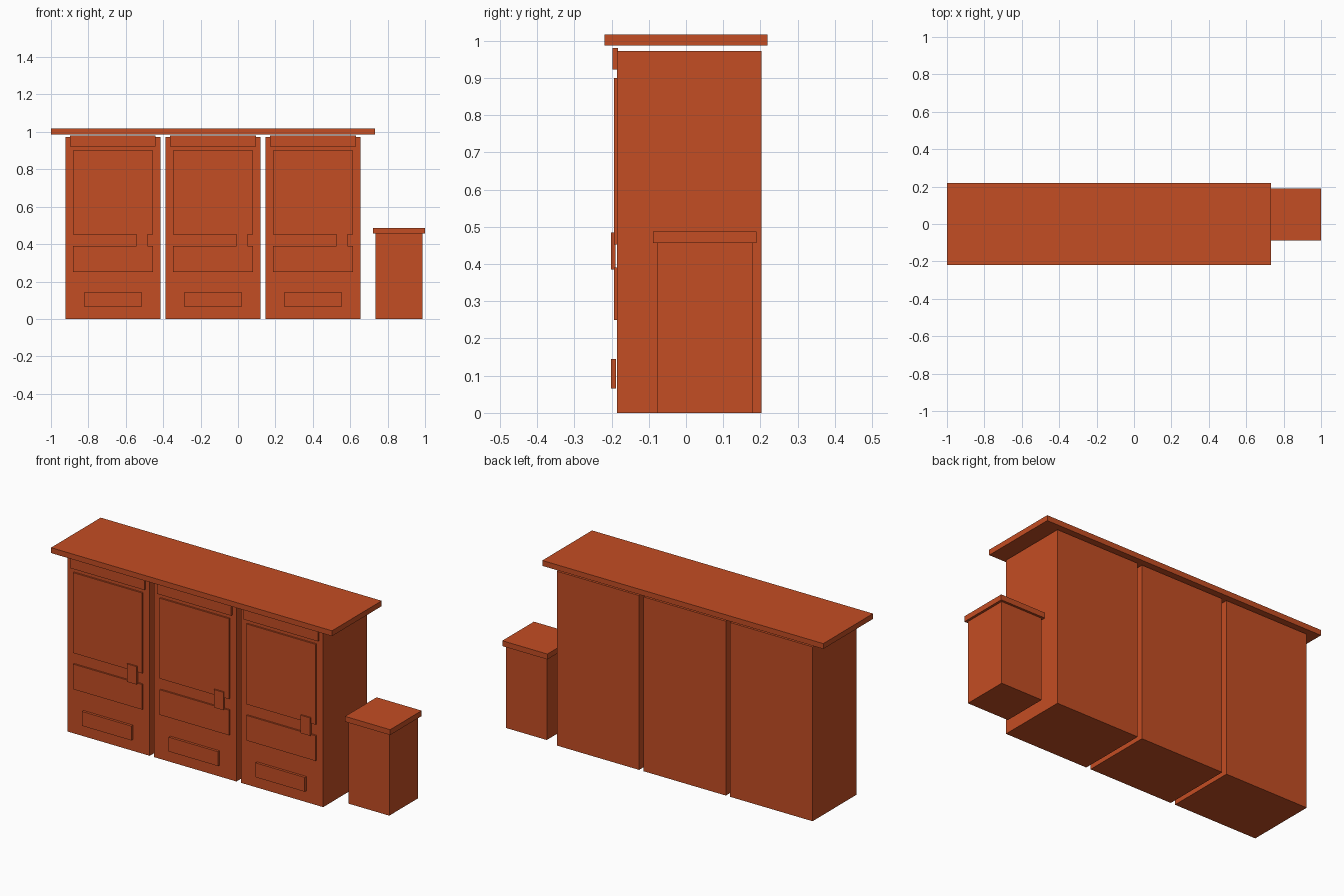
import bpy
import bmesh
from mathutils import Vector

old = bpy.data.objects.get("Cube")
if old:
    bpy.data.objects.remove(old, do_unlink=True)

# Single rust orange finish
rust = bpy.data.materials.new("rust_orange")
rust.use_nodes = True
colour = (0.55, 0.075, 0.017, 1.0)
rust.diffuse_color = colour
rust.node_tree.nodes["Principled BSDF"].inputs["Base Color"].default_value = colour


def box(name, x, y, z):
    """Flat-sided block spanning the given (low, high) ranges."""
    low, high = Vector((x[0], y[0], z[0])), Vector((x[1], y[1], z[1]))
    bm = bmesh.new()
    bmesh.ops.create_cube(bm, size=1)
    bmesh.ops.scale(bm, vec=high - low, verts=bm.verts)
    mesh = bpy.data.meshes.new(name)
    bm.to_mesh(mesh)
    bm.free()
    mesh.materials.append(rust)
    obj = bpy.data.objects.new(name, mesh)
    obj.location = (low + high) / 2
    bpy.context.collection.objects.link(obj)
    return obj


# Parts of one machine: x range from its centre, y range, z range
FRONT = -0.185
PARTS = {
    "cabinet": ((-0.254, 0.254), (FRONT, 0.203), (0, 0.972)),
    "header_sign": ((-0.229, 0.229), (-0.197, -0.183), (0.922, 0.98)),
    "display_panel": ((-0.214, 0.214), (-0.194, FRONT), (0.452, 0.9)),
    "lower_panel": ((-0.214, 0.214), (-0.194, FRONT), (0.25, 0.39)),
    "coin_box": ((0.126, 0.185), (-0.202, -0.19), (0.385, 0.485)),
    "pickup_tray": ((-0.152, 0.152), (-0.202, -0.188), (0.065, 0.145)),
}

# Three machines in a row
for place, centre in zip(("right", "middle", "left"), (-0.669, -0.134, 0.401)):
    for part, (x, y, z) in PARTS.items():
        box(f"{place}_{part}", (x[0] + centre, x[1] + centre), y, z)

# Shared canopy slab
box("canopy", (-1, 0.733), (-0.219, 0.219), (0.987, 1.017))

# Waste bin beside the row
box("bin_body", (0.734, 0.987), (-0.077, 0.178), (0, 0.457))
box("bin_lid", (0.722, 1), (-0.088, 0.19), (0.457, 0.487))
